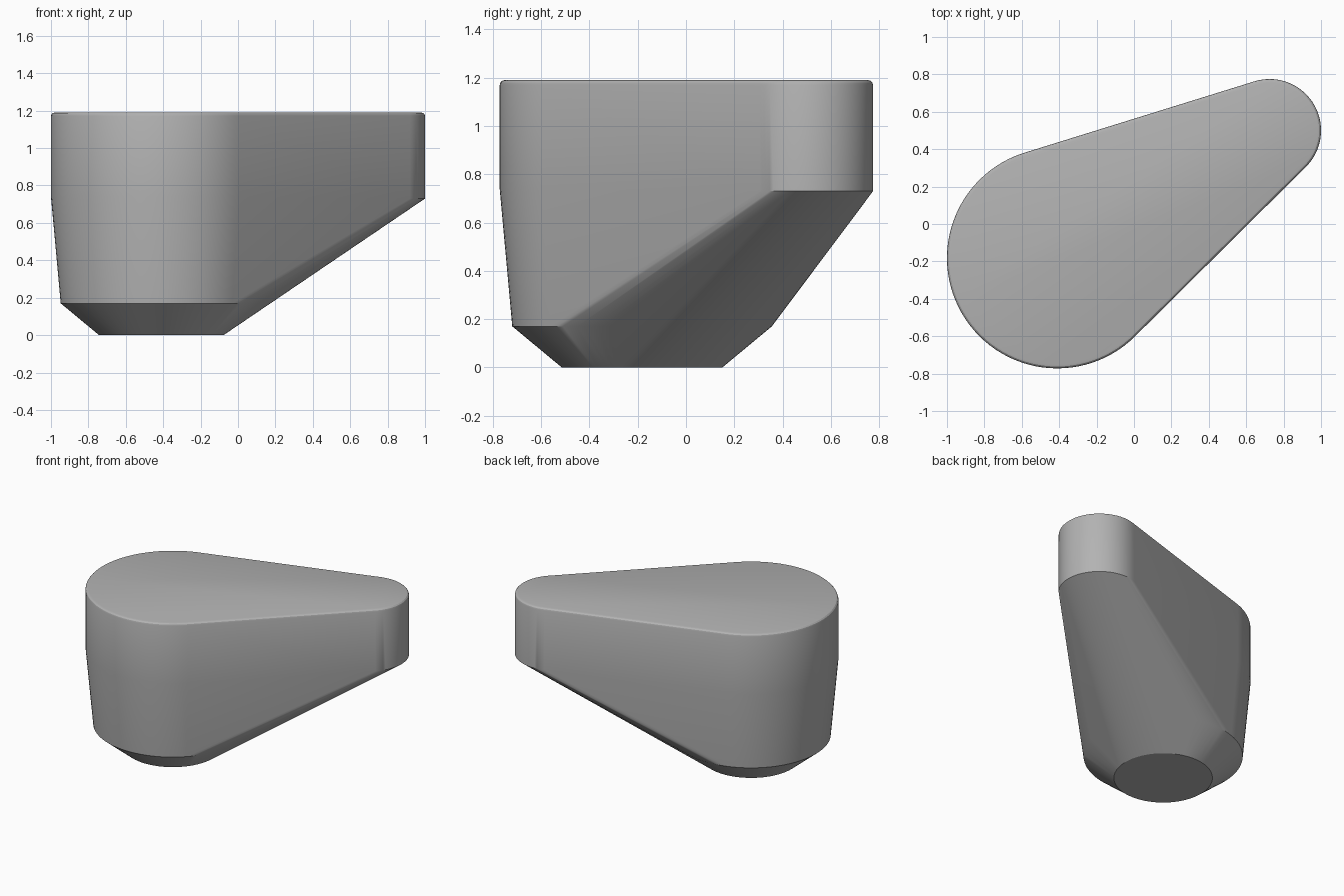
import bpy
import bmesh
from math import sin, cos, pi, radians

cube = bpy.data.objects.get("Cube")
if cube:
    bpy.data.objects.remove(cube, do_unlink=True)

SEGMENTS = 96
TOP = 1.19
ROUND = 0.02

grey = bpy.data.materials.new("plain_grey")
grey.use_nodes = True
colour = (0.45, 0.45, 0.45, 1)
grey.diffuse_color = colour
grey.node_tree.nodes["Principled BSDF"].inputs["Base Color"].default_value = colour


def add_ring(bm, centre, radius, z):
    """Add a horizontal circle of points."""
    for i in range(SEGMENTS):
        a = 2 * pi * i / SEGMENTS
        bm.verts.new((centre[0] + radius * cos(a), centre[1] + radius * sin(a), z))


def rounded_top(radius):
    """Rings for a small rounded upper rim."""
    steps = [radians(a) for a in (0, 30, 60, 90)]
    return [(radius - ROUND * (1 - cos(a)), TOP - ROUND * (1 - sin(a))) for a in steps]


# Wide tapered end and narrow raised end
wide_end = [(0.333, 0), (0.538, 0.17), (0.59, 0.74)] + rounded_top(0.59)
narrow_end = [(0.275, 0.73)] + rounded_top(0.275)

# Taut skin around both ends
bm = bmesh.new()
for centre, rings in (((-0.41, -0.182), wide_end), ((0.725, 0.5), narrow_end)):
    for radius, z in rings:
        add_ring(bm, centre, radius, z)
hull = bmesh.ops.convex_hull(bm, input=bm.verts)
spare = {v for v in hull["geom_interior"] + hull["geom_unused"]
         if isinstance(v, bmesh.types.BMVert)}
bmesh.ops.delete(bm, geom=list(spare), context="VERTS")
bmesh.ops.delete(bm, geom=[v for v in bm.verts if not v.link_faces], context="VERTS")
bmesh.ops.dissolve_limit(bm, angle_limit=radians(0.3), verts=bm.verts, edges=bm.edges)
bmesh.ops.recalc_face_normals(bm, faces=bm.faces)

mesh = bpy.data.meshes.new("teardrop_body")
bm.to_mesh(mesh)
bm.free()
mesh.materials.append(grey)
body = bpy.data.objects.new("teardrop_body", mesh)
bpy.context.collection.objects.link(body)

# Smooth walls with crisp lower edges
bpy.ops.object.select_all(action="DESELECT")
body.select_set(True)
bpy.context.view_layer.objects.active = body
bpy.ops.object.shade_smooth_by_angle(angle=radians(28))
